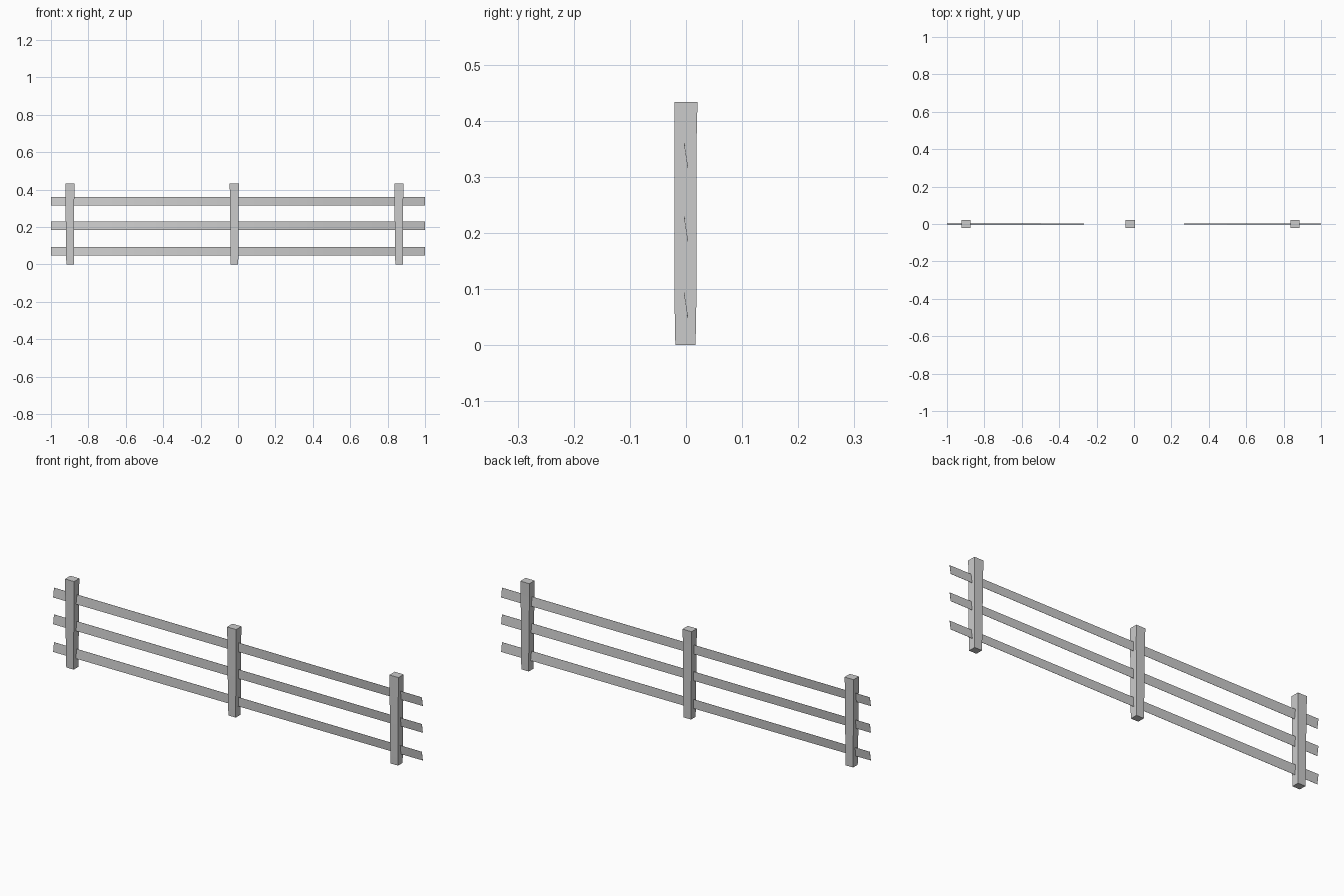
import bpy
import bmesh

if "Cube" in bpy.data.objects:
    bpy.data.objects.remove(bpy.data.objects["Cube"])


def loft(name, rings):
    """Skin a closed tube through rings of four points each."""
    bm = bmesh.new()
    loops = [[bm.verts.new(p) for p in ring] for ring in rings]
    for a, b in zip(loops, loops[1:]):
        for i in range(4):
            j = (i + 1) % 4
            bm.faces.new((a[i], a[j], b[j], b[i]))
    bm.faces.new(loops[0][::-1])
    bm.faces.new(loops[-1])
    bmesh.ops.recalc_face_normals(bm, faces=bm.faces[:])
    mesh = bpy.data.meshes.new(name)
    bm.to_mesh(mesh)
    bm.free()
    obj = bpy.data.objects.new(name, mesh)
    bpy.context.collection.objects.link(obj)
    bpy.context.view_layer.objects.active = obj
    obj.select_set(True)
    bpy.ops.object.shade_smooth_by_angle()
    obj.select_set(False)


# posts: square section, slightly narrower towards the foot
# each section: z, half width, half depth, x shift, y shift
POST = [(0, 0.020, 0.018, 0.001, -0.001),
        (0.08, 0.021, 0.0195, 0.001, -0.001),
        (0.35, 0.0235, 0.0195, 0, -0.001),
        (0.433, 0.0245, 0.0205, 0, 0)]
for name, x in (("left_post", -0.899), ("middle_post", -0.02), ("right_post", 0.86)):
    loft(name, [[(x + dx + sx * w, dy + sy * d, z)
                 for sx, sy in ((-1, -1), (1, -1), (1, 1), (-1, 1))]
                for z, w, d, dx, dy in POST])

# rails: paper-thin boards with a gentle twist, running through the posts
T = 0.0004
for name, z in (("bottom_rail", 0.071), ("middle_rail", 0.207), ("top_rail", 0.338)):
    rings = []
    for i in range(9):
        x = -1 + i / 4
        lean = 0.0035 * x
        rings.append([(x, lean - T, z - 0.0225), (x, lean + T, z - 0.0225),
                      (x, -lean + T, z + 0.0225), (x, -lean - T, z + 0.0225)])
    loft(name, rings)
